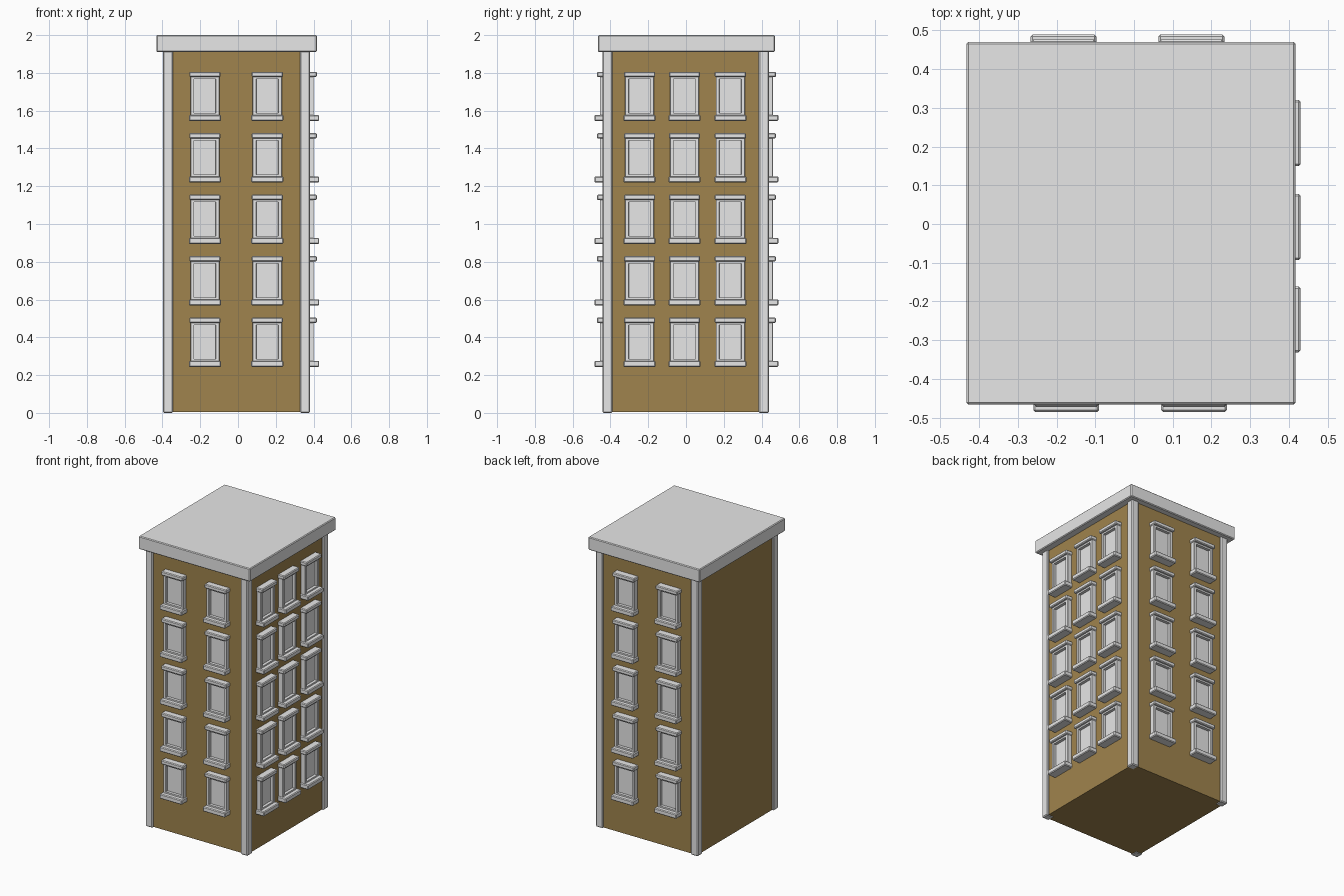
import bpy
from math import pi
from mathutils import Matrix, Vector

cube = bpy.data.objects.get("Cube")
if cube:
    bpy.data.objects.remove(cube, do_unlink=True)


def material(name, rgb):
    mat = bpy.data.materials.new(name)
    mat.use_nodes = True
    mat.diffuse_color = (*rgb, 1)
    mat.node_tree.nodes["Principled BSDF"].inputs["Base Color"].default_value = (*rgb, 1)
    return mat


STONE = material("pale grey stone", (0.8, 0.8, 0.8))
BRICK = material("ochre brown wall", (0.35, 0.23, 0.075))


def box(name, low, high, mat, bevel=0.0, place=Matrix()):
    """Box between two corners, with an optional chamfer, moved by a matrix."""
    low, high = Vector(low), Vector(high)
    bpy.ops.mesh.primitive_cube_add(size=1)
    obj = bpy.context.object
    obj.name = name
    size = high - low
    obj.data.transform(Matrix.Translation((low + high) / 2) @ Matrix.Diagonal((*size, 1)))
    obj.matrix_world = place
    obj.data.materials.append(mat)
    if bevel:
        mod = obj.modifiers.new("soft edge", "BEVEL")
        mod.width = bevel
        mod.segments = 1
    return obj


# Main block and flat roof slab
box("walls", (-0.385, -0.428, 0.004), (0.37, 0.428, 1.93), BRICK)
box("roof_slab", (-0.432, -0.466, 1.91), (0.417, 0.47, 2.0), STONE, 0.005)

# Corner pillars, slightly proud of the walls
for x_name, x0, x1 in (("right", -0.397, -0.343), ("left", 0.328, 0.382)):
    for y_name, y0, y1 in (("front", -0.442, -0.388), ("back", 0.385, 0.439)):
        box(f"{y_name}_{x_name}_pillar", (x0, y0, 0), (x1, y1, 1.92), STONE, 0.006)


def window(name, place):
    """Window facing -y, with its origin on the wall plane at the sill base."""
    parts = (
        ("sill", (-0.085, -0.057, 0), (0.085, 0.01, 0.033), 0.005),
        ("lintel", (-0.083, -0.044, 0.233), (0.083, 0.01, 0.261), 0.005),
        ("left_jamb", (0.057, -0.028, 0.02), (0.077, 0.01, 0.24), 0.002),
        ("right_jamb", (-0.077, -0.028, 0.02), (-0.057, 0.01, 0.24), 0.002),
        ("frame_top", (-0.06, -0.028, 0.222), (0.06, 0.01, 0.24), 0),
        ("frame_bottom", (-0.06, -0.028, 0.02), (0.06, 0.01, 0.043), 0),
        ("pane", (-0.06, -0.008, 0.03), (0.06, 0.01, 0.23), 0),
    )
    for part, low, high, bevel in parts:
        box(f"{name}_{part}", low, high, STONE, bevel, place)


# Windows on three sides: positions along the wall, wall plane and turn
SIDES = (
    ("front", [(-0.175, -0.428), (0.155, -0.428)], 0),
    ("back", [(-0.182, 0.432), (0.148, 0.432)], pi),
    ("side", [(0.373, -0.246), (0.373, -0.008), (0.373, 0.235)], pi / 2),
)
for side, spots, turn in SIDES:
    for column, (x, y) in enumerate(spots, 1):
        for floor in range(5):
            place = Matrix.Translation((x, y, 0.243 + floor * 0.3255)) @ Matrix.Rotation(turn, 4, "Z")
            window(f"{side}_window_{floor + 1}_{column}", place)
